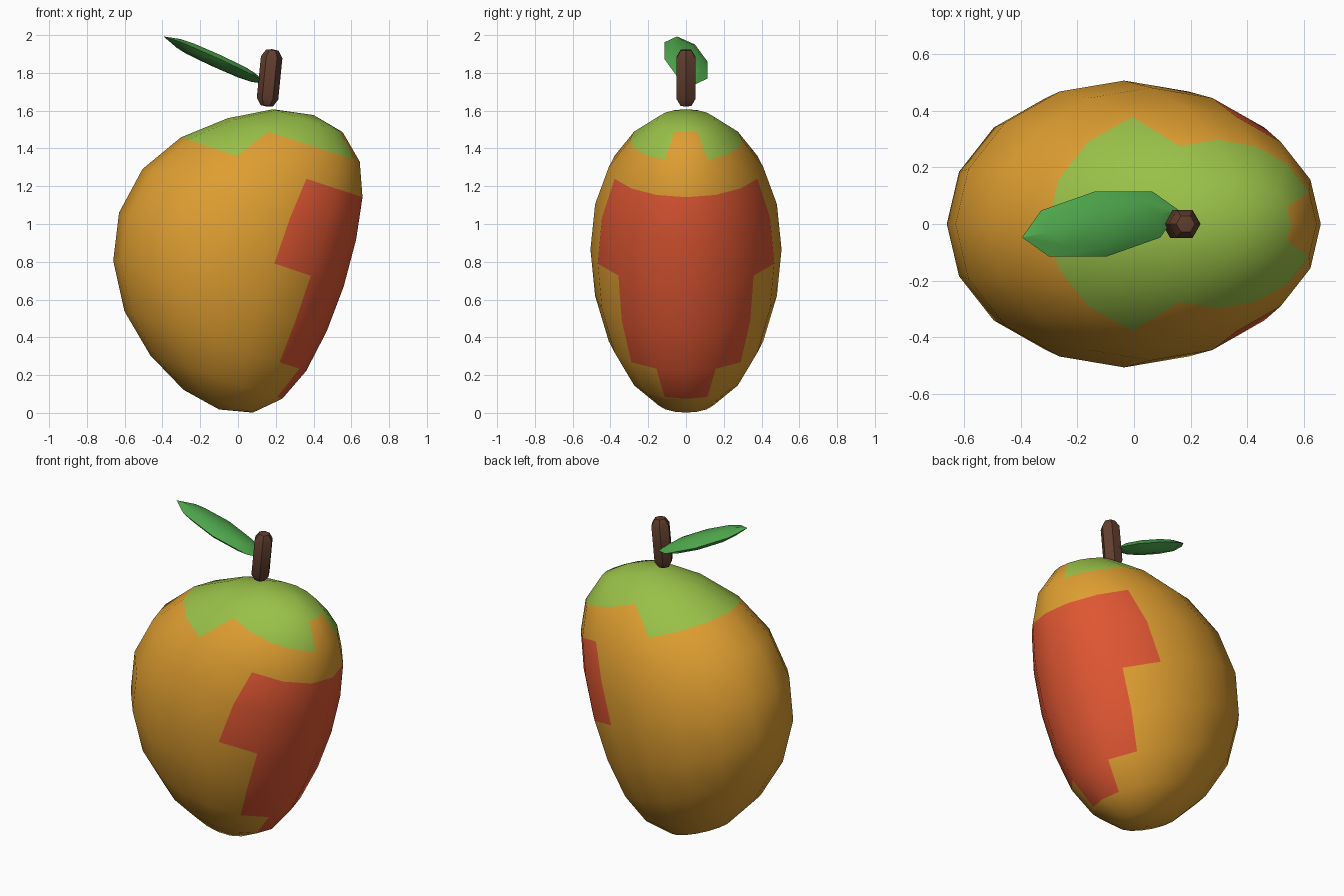
import bpy, bmesh, math
from mathutils import Vector

if "Cube" in bpy.data.objects:
    bpy.data.objects.remove(bpy.data.objects["Cube"])


def material(name, color):
    m = bpy.data.materials.new(name)
    m.diffuse_color = (*color, 1)
    m.use_nodes = True
    m.node_tree.nodes["Principled BSDF"].inputs["Base Color"].default_value = m.diffuse_color
    return m


ORANGE = material("ripe_orange", (0.73, 0.34, 0.03))
GREEN = material("unripe_green", (0.32, 0.53, 0.065))
RED = material("blush_red", (0.73, 0.093, 0.032))
LEAF = material("leaf_green", (0.08, 0.40, 0.076))
BROWN = material("stem_brown", (0.12, 0.048, 0.027))


def loft(name, top, rings, bottom, mats, rule=None, angle=30):
    """Skin rings of points, closed by a pole at each end."""
    bm = bmesh.new()
    first, last = bm.verts.new(top), bm.verts.new(bottom)
    loops = [[bm.verts.new(p) for p in ring] for ring in rings]
    n = len(loops[0])
    for j in range(n):
        k = (j + 1) % n
        quads = [(first, loops[0][j], loops[0][k])]
        quads += [(a[j], b[j], b[k], a[k]) for a, b in zip(loops, loops[1:])]
        quads += [(loops[-1][j], last, loops[-1][k])]
        for row, vs in enumerate(quads):
            f = bm.faces.new(vs)
            if rule:
                # segment angle measured away from the +x side
                f.material_index = rule(row, abs((j + 0.5) * 360 / n - 360 * (j >= n / 2)))
    bmesh.ops.recalc_face_normals(bm, faces=bm.faces)
    me = bpy.data.meshes.new(name)
    bm.to_mesh(me)
    bm.free()
    ob = bpy.data.objects.new(name, me)
    bpy.context.collection.objects.link(ob)
    for m in mats:
        me.materials.append(m)
    bpy.ops.object.select_all(action='DESELECT')
    ob.select_set(True)
    bpy.context.view_layer.objects.active = ob
    bpy.ops.object.shade_smooth_by_angle(angle=math.radians(angle))
    return ob


def ellipse(center, u, v, n):
    return [center + u * math.cos(2 * math.pi * j / n) + v * math.sin(2 * math.pi * j / n)
            for j in range(n)]


# Fruit: tilted elliptical rings along a bent core (x, z of each ring centre)
core = [(0.37, 1.547), (0.295, 1.445), (0.178, 1.30), (0.06, 1.105), (-0.035, 0.865),
        (-0.095, 0.62), (-0.12, 0.38), (-0.115, 0.19), (-0.105, 0.062)]
tilt = math.radians(18.2)
across = Vector((math.cos(tilt), 0, -math.sin(tilt)))
rings = []
for i, (x, z) in enumerate(core, 1):
    s = math.sin(math.pi * i / 10)
    rings.append(ellipse(Vector((x, 0, z)), across * 0.626 * s, Vector((0, 0.506 * s, 0)), 16))


def skin(row, a):
    """0 orange, 1 green cap, 2 red blush on the +x side."""
    if row == 0 or (row == 1 and a > 22.5) or (row == 2 and a > 112.5):
        return 1
    blush = {3: 67.5, 4: 67.5, 5: 45, 6: 45, 7: 22.5}
    return 2 if a < blush.get(row, 0) else 0


loft("fruit", (0.40, 0, 1.577), rings, (-0.10, 0, 0.018), [ORANGE, GREEN, RED], skin, 60)

# Stem: six-sided rod with chamfered ends
base, axis = Vector((0.152, 0, 1.622)), Vector((0.1, 0, 0.995))
side = Vector((0.995, 0, -0.1))
profile = [(0.300, 0.033), (0.262, 0.057), (0.042, 0.057), (0.004, 0.033)]
loft("stem", base + axis * 0.305,
     [ellipse(base + axis * h, side * r, Vector((0, r, 0)), 6) for h, r in profile],
     base, [BROWN])

# Leaf: flattened eight-sided ellipsoid, rising to the left
mid = Vector((-0.1175, 0, 1.866))
u, v = Vector((-0.2775, -0.0475, 0.127)), Vector((-0.02, 0.115, -0.008))
n = u.cross(v).normalized() * 0.036
if n.z < 0:
    n = -n
lats = [math.radians(d) for d in (45, 0, -45)]
loft("leaf", mid + n,
     [ellipse(mid + n * math.sin(t), u * math.cos(t), v * math.cos(t), 8) for t in lats],
     mid - n, [LEAF])
